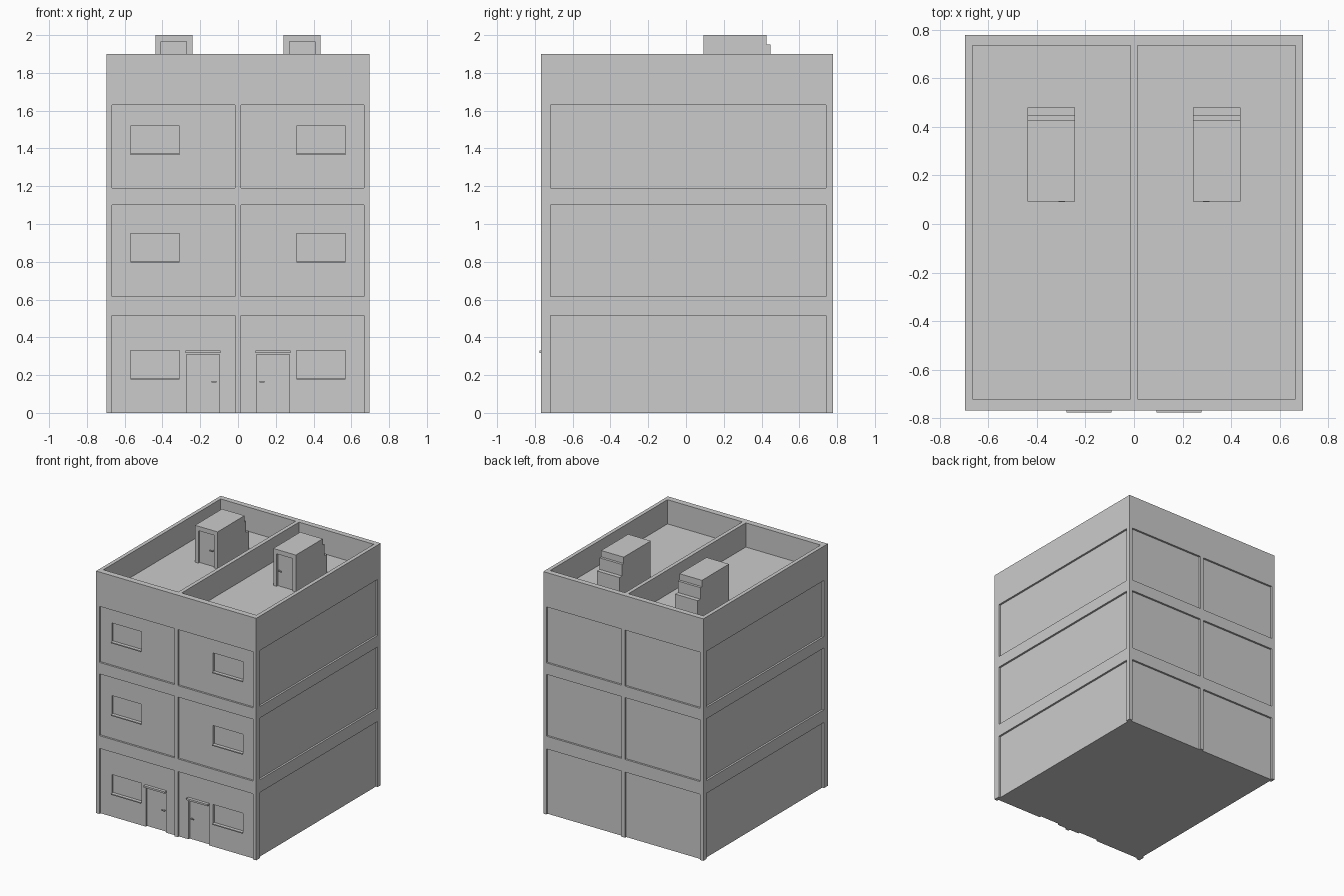
import bpy, bmesh

if "Cube" in bpy.data.objects:
    bpy.data.objects.remove(bpy.data.objects["Cube"])

FRONT, BACK, SIDE = -0.767, 0.778, 0.695   # outer wall planes
ROOF, TOP, REC = 1.71, 1.9, 0.015          # roof floor, parapet top, panel recess


def make(name, boxes):
    """One object from a list of (x0, x1, y0, y1, z0, z1) boxes."""
    bm = bmesh.new()
    for x0, x1, y0, y1, z0, z1 in boxes:
        for v in bmesh.ops.create_cube(bm, size=1)["verts"]:
            v.co = ((x0 + x1) / 2 + v.co.x * (x1 - x0),
                    (y0 + y1) / 2 + v.co.y * (y1 - y0),
                    (z0 + z1) / 2 + v.co.z * (z1 - z0))
    return finish(name, bm)


def finish(name, bm):
    me = bpy.data.meshes.new(name)
    bm.to_mesh(me)
    bm.free()
    ob = bpy.data.objects.new(name, me)
    bpy.context.collection.objects.link(ob)
    return ob


def cut(ob, name, boxes):
    cutter = make(name, boxes)
    cutter.hide_render = True
    cutter.hide_viewport = True
    cutter.display_type = 'WIRE'
    mod = ob.modifiers.new(name, 'BOOLEAN')
    mod.operation = 'DIFFERENCE'
    mod.solver = 'EXACT'
    mod.object = cutter


def both(boxes):
    """Boxes plus their mirror images across x = 0."""
    return boxes + [(-b[1], -b[0]) + tuple(b[2:]) for b in boxes]


# main block with sunken roofs and recessed storey panels
body = make("building_walls", [(-SIDE, SIDE, FRONT, BACK, 0, TOP)])
cut(body, "roof_cutter", both([(0.015, 0.665, -0.72, 0.735, ROOF, 2.1)]))

rows = [(-0.1, 0.515), (0.615, 1.10), (1.19, 1.63)]
panels = []
for z0, z1 in rows:
    panels += both([
        (0.015, 0.668, FRONT - 0.1, FRONT + REC, z0, z1),
        (0.015, 0.668, BACK - REC, BACK + 0.1, z0, z1),
        (SIDE - REC, SIDE + 0.1, -0.717, 0.74, z0, z1)])
cut(body, "panel_cutter", panels)

# windows and doors, set deeper into the front panels
face = FRONT + REC
sills = (0.18, 0.80, 1.37)
openings = [(0.31, 0.57, FRONT - 0.1, face + 0.015, z, z + 0.15) for z in sills]
openings.append((0.097, 0.273, FRONT - 0.1, face + 0.015, -0.1, 0.308))
cut(body, "opening_cutter", both(openings))

# window sills, door canopies and handles
make("window_sills", both([(0.31, 0.57, FRONT + 0.003, face + 0.016, z - 0.004, z + 0.004)
                           for z in sills]))
make("door_canopies", both([(0.093, 0.278, -0.776, face + 0.01, 0.316, 0.33)]))
make("door_handles", both([(0.115, 0.14, face, face + 0.006, 0.160, 0.168),
                           (0.115, 0.122, face, face + 0.02, 0.160, 0.168)]))

# stepped stair housings on each roof
profile = [(0.092, ROOF - 0.01), (0.48, ROOF - 0.01), (0.48, 1.86), (0.447, 1.86),
           (0.447, 1.95), (0.427, 1.95), (0.427, 2.0), (0.092, 2.0)]
for side, x0, x1 in (("left", -0.438, -0.242), ("right", 0.242, 0.438)):
    bm = bmesh.new()
    f = bm.faces.new([bm.verts.new((x0, y, z)) for y, z in profile])
    ext = bmesh.ops.extrude_face_region(bm, geom=[f])["geom"]
    bmesh.ops.translate(bm, vec=(x1 - x0, 0, 0),
                        verts=[g for g in ext if isinstance(g, bmesh.types.BMVert)])
    bmesh.ops.recalc_face_normals(bm, faces=bm.faces)
    house = finish(side + "_stair_housing", bm)
    cut(house, side + "_roof_door_cutter",
        [(x0 + 0.03, x1 - 0.03, 0.0, 0.107, ROOF, 1.965)])
make("roof_door_handles", both([(0.285, 0.31, 0.09, 0.096, 1.83, 1.838),
                                (0.285, 0.292, 0.09, 0.11, 1.83, 1.838)]))
